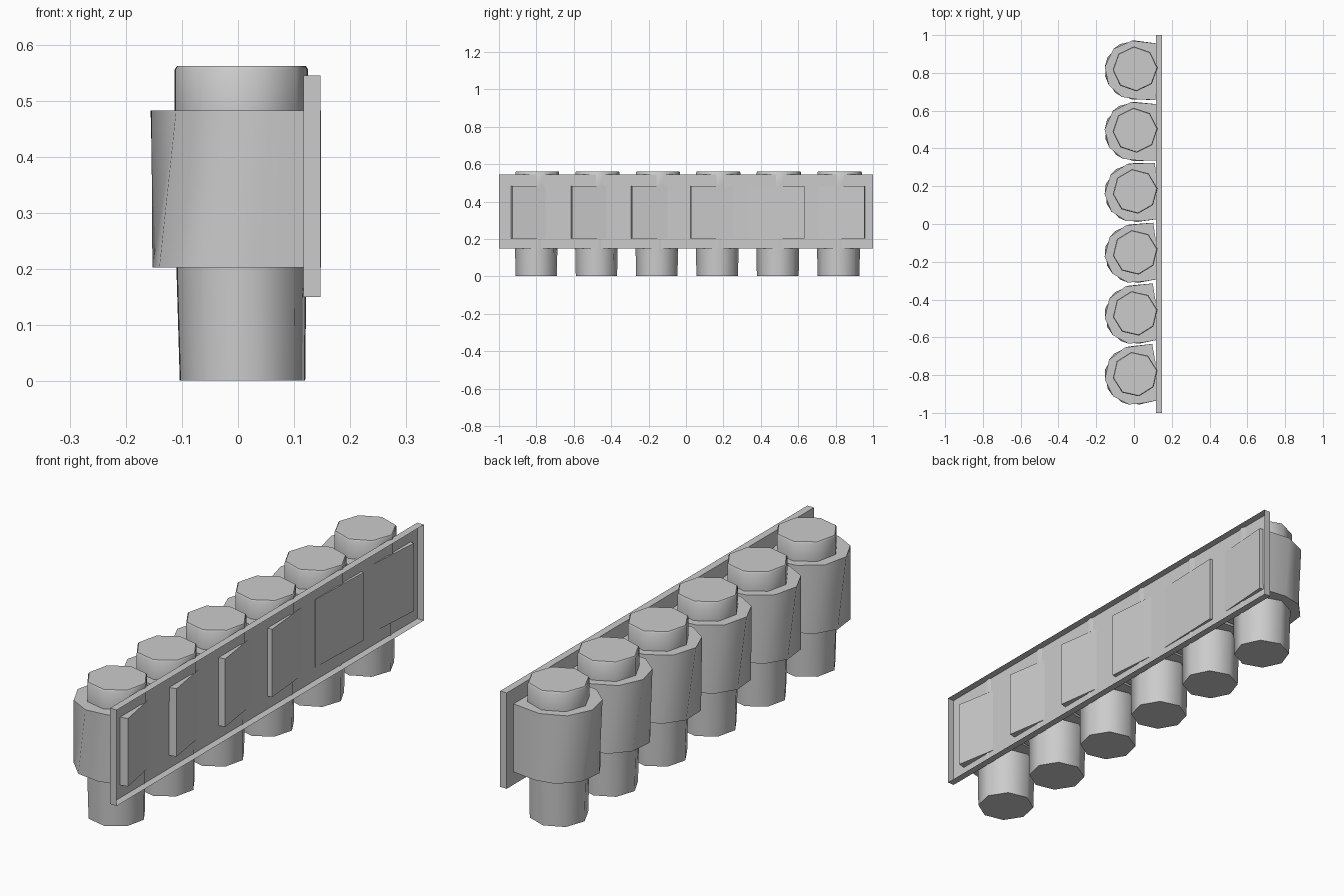
import bpy, bmesh
from math import radians, cos, sin

if "Cube" in bpy.data.objects:
    bpy.data.objects.remove(bpy.data.objects["Cube"])


def ring(r, angles, cx=0.0):
    return [(cx + r * cos(radians(a)), r * sin(radians(a))) for a in angles]


def loft(name, sections, loc=(0, 0, 0), rot=0.0):
    """Skin a stack of (z, outline) sections and cap both ends."""
    bm = bmesh.new()
    loops = [[bm.verts.new((x, y, z)) for x, y in pts] for z, pts in sections]
    n = len(loops[0])
    for a, b in zip(loops, loops[1:]):
        for i in range(n):
            j = (i + 1) % n
            bm.faces.new((a[i], a[j], b[j], b[i]))
    bm.faces.new(loops[0][::-1])
    bm.faces.new(loops[-1])
    bmesh.ops.recalc_face_normals(bm, faces=bm.faces)
    me = bpy.data.meshes.new(name)
    bm.to_mesh(me)
    bm.free()
    ob = bpy.data.objects.new(name, me)
    bpy.context.collection.objects.link(ob)
    ob.location = loc
    ob.rotation_euler[2] = radians(rot)
    bpy.ops.object.select_all(action='DESELECT')
    ob.select_set(True)
    bpy.context.view_layer.objects.active = ob
    bpy.ops.object.shade_smooth_by_angle(angle=radians(50))
    return ob


# Canisters: each leans round the z axis a little differently
BACK = 0.124
corners_a, corners_b = [(BACK, 0.148)], [(BACK, -0.15)]
body_top = corners_a + ring(0.156, (98, 138, 178, 215, 250, 281)) + corners_b
body_low = corners_a + ring(0.156, (90, 122, 158, 196, 234, 270)) + corners_b
octagon = [i * 45 for i in range(8)]
centres = (-0.802, -0.48, -0.157, 0.166, 0.49, 0.815)
turns = (10, 9, 8, 5, -2, -4)

for k, (cy, turn) in enumerate(zip(centres, turns), 1):
    loft(f"canister_body_{k}", [(0.203, body_low), (0.483, body_top)],
         (0, cy, 0), turn)
    loft(f"canister_base_{k}", [(0.002, ring(0.112, octagon, 0.008)),
                                (0.204, ring(0.116, octagon, 0.006))],
         (0, cy, 0), turn * 0.5 + 5)
    loft(f"canister_neck_{k}", [(0.482, ring(0.119, octagon, 0.006)),
                                (0.556, ring(0.119, octagon, 0.006)),
                                (0.562, ring(0.115, octagon, 0.006))],
         (0, cy + 0.006, 0), turn * 0.5 + 5)

# Backing rail: shallow tray, open on its outer (+x) side
X0, X1, Z0, Z1 = 0.117, 0.147, 0.15, 0.545
bm = bmesh.new()
outline = [(-1, Z0), (1, Z0), (1, Z1), (-1, Z1)]
inner = [bm.verts.new((X0, y, z)) for y, z in outline]
outer = [bm.verts.new((X1, y, z)) for y, z in outline]
bm.faces.new(inner[::-1])
for i in range(4):
    j = (i + 1) % 4
    bm.faces.new((inner[i], inner[j], outer[j], outer[i]))
me = bpy.data.meshes.new("backing_rail")
bm.to_mesh(me)
bm.free()
bpy.context.collection.objects.link(bpy.data.objects.new("backing_rail", me))
